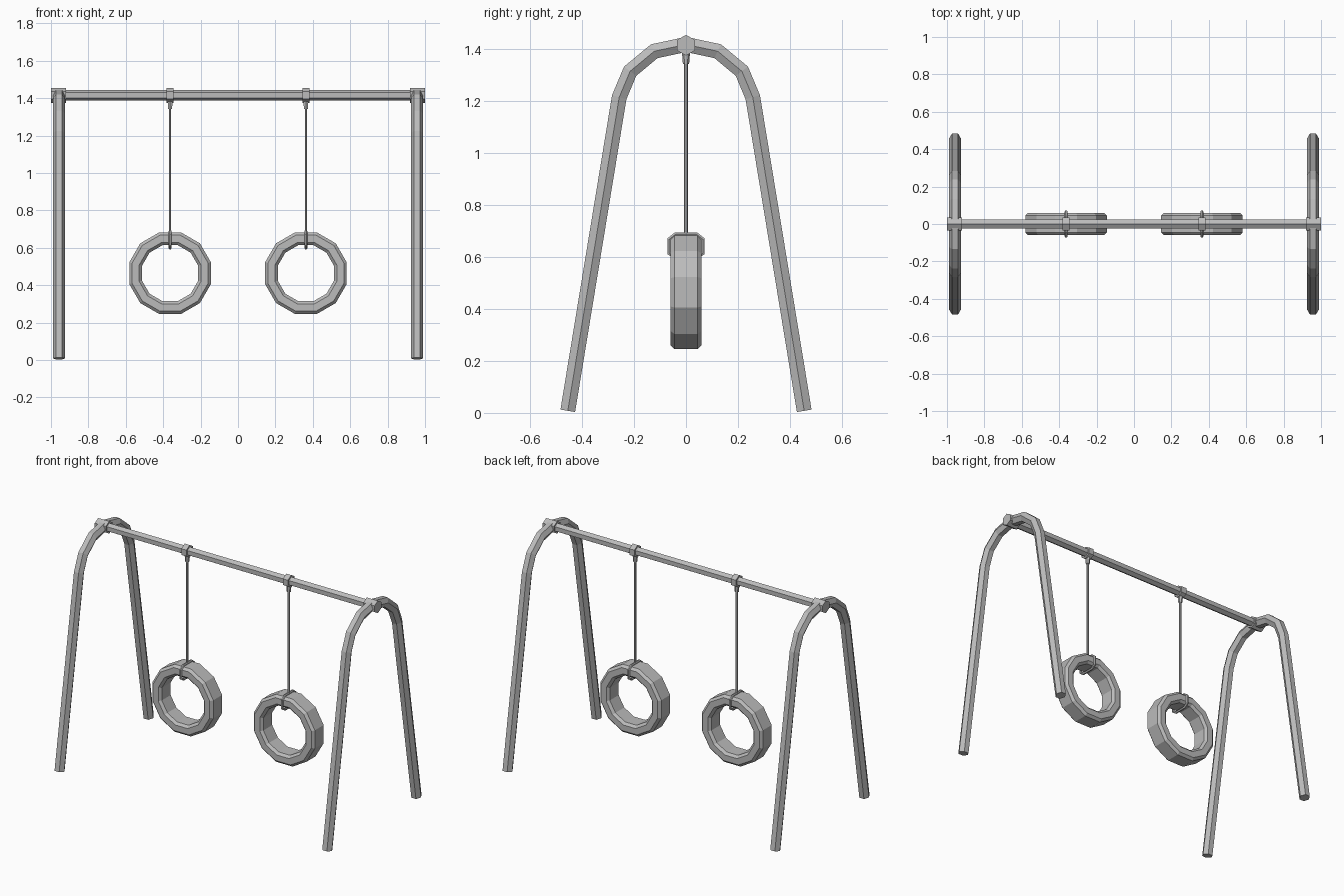
import bpy, bmesh
from math import pi, cos, sin, sqrt
from mathutils import Vector, Matrix

cube = bpy.data.objects.get("Cube")
if cube:
    bpy.data.objects.remove(cube)

GREY = (0.5, 0.5, 0.5, 1)
metal = bpy.data.materials.new("plain grey")
metal.diffuse_color = GREY
metal.use_nodes = True
metal.node_tree.nodes["Principled BSDF"].inputs["Base Color"].default_value = GREY


def finish(name, bm, location):
    bmesh.ops.recalc_face_normals(bm, faces=bm.faces)
    mesh = bpy.data.meshes.new(name)
    bm.to_mesh(mesh)
    bm.free()
    mesh.materials.append(metal)
    obj = bpy.data.objects.new(name, mesh)
    obj.location = location
    bpy.context.collection.objects.link(obj)
    return obj


def bridge(bm, rings, closed):
    """Skin a row of vertex rings, capping the ends when open."""
    pairs = list(zip(rings, rings[1:]))
    if closed:
        pairs.append((rings[-1], rings[0]))
    else:
        bm.faces.new(rings[0])
        bm.faces.new(rings[-1])
    for a, b in pairs:
        for i in range(len(a)):
            j = (i + 1) % len(a)
            bm.faces.new((a[i], a[j], b[j], b[i]))


def tube(name, path, radius, location, closed=False, sides=6):
    """Mitred tube along a (y, z) path."""
    bm = bmesh.new()
    pts = [Vector(p) for p in path]
    rings = []
    for i, p in enumerate(pts):
        before = pts[i - 1] if i or closed else None
        after = pts[(i + 1) % len(pts)] if i < len(pts) - 1 or closed else None
        d1 = (p - before).normalized() if before else (after - p).normalized()
        d2 = (after - p).normalized() if after else d1
        tangent = (d1 + d2).normalized()
        normal = Vector((-tangent.y, tangent.x)) / tangent.dot(d1)
        ring = []
        for k in range(sides):
            a = 2 * pi * k / sides
            q = p + normal * radius * sin(a)
            ring.append(bm.verts.new((radius * cos(a), q.x, q.y)))
        rings.append(ring)
    bridge(bm, rings, closed)
    return finish(name, bm, location)


def rod(name, r1, r2, length, location, axis="Z", sides=6):
    """Straight prism or taper; r1 is the lower end."""
    bm = bmesh.new()
    rot = Matrix.Rotation(pi / 2, 4, "Y") if axis == "X" else Matrix.Identity(4)
    bmesh.ops.create_cone(bm, cap_ends=True, segments=sides, radius1=r1,
                          radius2=r2, depth=length, matrix=rot)
    # Turn bars so that a corner points straight up
    if axis == "X":
        top = max(bm.verts, key=lambda v: v.co.z)
        if abs(top.co.y) > 0.001:
            bmesh.ops.rotate(bm, verts=bm.verts, matrix=Matrix.Rotation(pi / 6, 3, "X"))
    return finish(name, bm, location)


def tyre(name, location, sides=12):
    """Chamfered section turned around the y axis, flat side up."""
    section = [(0.218, -0.045), (0.218, 0.045), (0.203, 0.06), (0.165, 0.06),
               (0.15, 0.045), (0.15, -0.045), (0.165, -0.06), (0.203, -0.06)]
    bm = bmesh.new()
    rings = []
    for k in range(sides):
        a = 2 * pi * (k + 0.5) / sides
        rings.append([bm.verts.new((r / cos(pi / sides) * cos(a), y,
                                    r / cos(pi / sides) * sin(a))) for r, y in section])
    bridge(bm, rings, True)
    return finish(name, bm, location)


BAR_Z = 1.415
half = [(0.455, 0.008), (0.257, 1.215), (0.215, 1.315), (0.122, 1.392)]
arch = half + [(0, 1.418)] + [(-y, z) for y, z in reversed(half)]
strap_half = [(0.04, 0.688), (0.065, 0.668), (0.065, 0.615), (0.04, 0.598)]
strap = strap_half + [(-y, z) for y, z in reversed(strap_half)]

# Top bar
rod("top_bar", 0.028, 0.028, 1.99, (0, 0, BAR_Z), "X")

for side, s in (("left", 1), ("right", -1)):
    # Arched legs and the end collars
    tube(side + "_leg_arch", arch, 0.033, (s * 0.957, 0, 0))
    rod(side + "_end_collar", 0.04, 0.04, 0.08, (s * 0.96, 0, BAR_Z), "X")
    # Hanger, rope, strap and tyre
    x = s * 0.363
    rod(side + "_hanger_collar", 0.04, 0.04, 0.036, (x, 0, BAR_Z), "X")
    rod(side + "_hanger_socket", 0.012, 0.016, 0.05, (x, 0, 1.368))
    rod(side + "_rope", 0.007, 0.007, 0.68, (x, 0, 1.025))
    tube(side + "_tyre_strap", strap, 0.008, (x, 0, 0), closed=True)
    tyre(side + "_tyre_seat", (x, 0, 0.464))
